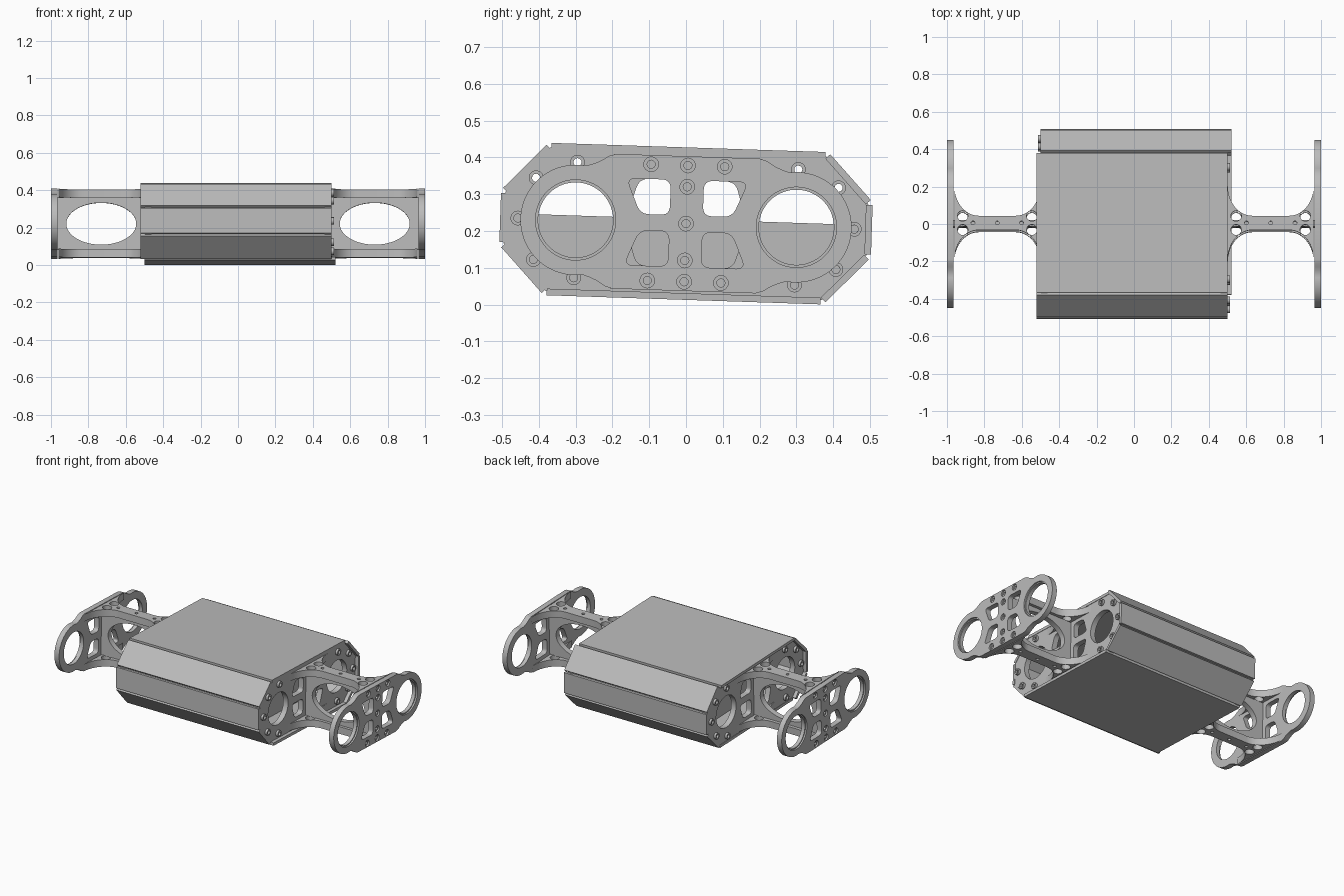
import bpy, bmesh
from math import sin, cos, pi, radians
from mathutils import Matrix, Vector

cube = bpy.data.objects.get("Cube")
if cube:
    bpy.data.objects.remove(cube, do_unlink=True)

grey = bpy.data.materials.new("plain grey")
grey.use_nodes = True
COLOUR = (0.5, 0.5, 0.5, 1)
grey.diffuse_color = COLOUR
grey.node_tree.nodes["Principled BSDF"].inputs["Base Color"].default_value = COLOUR

# The whole assembly leans slightly about x
TILT = Matrix.Translation((0, 0, 0.22)) @ Matrix.Rotation(radians(-1.9), 4, 'X')
# Drawing planes: sections run along x, webs along y, flanges along z
ALONG_X = Matrix(((0, 0, 1, 0), (1, 0, 0, 0), (0, 1, 0, 0), (0, 0, 0, 1)))
ALONG_Y = Matrix.Rotation(pi / 2, 4, 'X')
ALONG_Z = Matrix.Identity(4)


def slab(name, loops, thickness, centre, plane):
    """Extrude an outline (first loop) with holes (other loops)."""
    curve = bpy.data.curves.new(name, 'CURVE')
    curve.dimensions = '2D'
    curve.fill_mode = 'BOTH'
    curve.extrude = thickness / 2
    for loop in loops:
        spline = curve.splines.new('POLY')
        spline.points.add(len(loop) - 1)
        for point, (u, v) in zip(spline.points, loop):
            point.co = (u, v, 0, 1)
        spline.use_cyclic_u = True
    temp = bpy.data.objects.new(name + "_outline", curve)
    bpy.context.collection.objects.link(temp)
    graph = bpy.context.evaluated_depsgraph_get()
    mesh = bpy.data.meshes.new_from_object(temp.evaluated_get(graph))
    bpy.data.objects.remove(temp, do_unlink=True)
    bm = bmesh.new()
    bm.from_mesh(mesh)
    bmesh.ops.remove_doubles(bm, verts=bm.verts, dist=0.00005)
    bmesh.ops.recalc_face_normals(bm, faces=bm.faces)
    bm.to_mesh(mesh)
    bm.free()
    mesh.materials.clear()
    mesh.materials.append(grey)
    obj = bpy.data.objects.new(name, mesh)
    bpy.context.collection.objects.link(obj)
    obj.matrix_world = TILT @ Matrix.Translation(centre) @ plane
    obj.select_set(True)
    bpy.context.view_layer.objects.active = obj
    return obj


def ellipse(u, v, a, b=None, n=48):
    b = b or a
    return [(u + a * cos(2 * pi * i / n), v + b * sin(2 * pi * i / n)) for i in range(n)]


def rounded(points, r, n=6):
    out = []
    for i, p in enumerate(points):
        p = Vector(p)
        a = p + (Vector(points[i - 1]) - p).normalized() * r
        b = p + (Vector(points[(i + 1) % len(points)]) - p).normalized() * r
        for k in range(n + 1):
            t = k / n
            out.append(tuple(a * (1 - t) ** 2 + p * 2 * t * (1 - t) + b * t * t))
    return out


def four_way(quarter):
    """Mirror a quarter outline, listed from the u axis to the v axis."""
    half = quarter + [(-u, v) for u, v in reversed(quarter)]
    return half + [(u, -v) for u, v in reversed(half)]


def octagon(inset):
    k = inset * 0.42
    return four_way([(0.505 - inset, 0.075 - k), (0.38 - k, 0.207 - inset)])


def windows(near, far):
    """Four rounded lightening holes, narrow or wide toward the edge."""
    base = [(0.045, 0.022), (near, 0.022), (far, 0.118), (0.045, 0.118)]
    return [rounded([(su * u, sv * v) for u, v in base], 0.025)
            for su in (-1, 1) for sv in (-1, 1)]


RING = 0.3
bolts = [(u, s * 0.158) for u in (-0.1, 0, 0.1) for s in (-1, 1)]
bolts += [(0, 0.1), (0, 0), (0, -0.1)]
rim_bolts = [(s * (RING + 0.157 * cos(a * pi / 4)), 0.157 * sin(a * pi / 4))
             for s in (-1, 1) for a in range(-2, 3)]


def holes(points, r):
    return [ellipse(u, v, r, n=16) for u, v in points]


def rings(r):
    return [ellipse(s * RING, 0, r, n=64) for s in (-1, 1)]


# Outline of the two-ringed outer plate
arc = [(RING + 0.15 * cos(radians(a)), 0.15 * sin(radians(a))) for a in range(3, 100, 6)]
dogbone = four_way(arc + [(0.255, 0.155), (0.235, 0.164), (0.215, 0.177), (0.195, 0.183)])

# Outline of the necked strut flange
neck = [(0.10 + 0.13 * sin(t * pi / 24), 0.2 - 0.162 * cos(t * pi / 24)) for t in range(12, -1, -1)]
flange = four_way(neck)
flange_holes = [ellipse(su * 0.185, sv * 0.037, 0.028, n=24) for su in (-1, 1) for sv in (-1, 1)]
flange_holes += holes([(-0.13, 0), (0, 0), (0.13, 0)], 0.01)

# Casing panels: two half shells, shifted along x in opposite directions
corners = octagon(0)
centroid = Vector((0, 0))
panel_names = ["rear_upper", "top", "front_upper", "front", "front_lower",
               "bottom", "rear_lower", "rear"]
for i, label in enumerate(panel_names):
    a, b = Vector(corners[i]), Vector(corners[(i + 1) % 8])
    d = (b - a).normalized()
    inward = Vector((-d.y, d.x)) * 0.018
    a, b = a + d * 0.008, b - d * 0.008
    shift = -0.01 if 1 <= i <= 4 else 0.01
    slab(label + "_panel", [[a, b, b + inward, a + inward]], 1.02, (shift, 0, 0), ALONG_X)

# Inner liner behind the panel joints, and the core in the lower half
slab("casing_liner", [octagon(0.016), octagon(0.028)], 0.96, (0, 0, 0), ALONG_X)
slab("lower_core", [[(-0.47, 0.012), (-0.47, -0.065), (-0.365, -0.177),
                     (0.365, -0.177), (0.47, -0.065), (0.47, 0.012)]], 0.6, (0, 0, 0), ALONG_X)

for side, label in ((1, "left"), (-1, "right")):
    # Casing end plate with hollow bosses around the big holes
    slab(label + "_casing_end",
         [octagon(0.012)] + rings(0.102) + windows(0.16, 0.13) + holes(rim_bolts, 0.011),
         0.035, (side * 0.48, 0, 0), ALONG_X)
    for u, v in rim_bolts:
        slab(label + "_casing_boss", [ellipse(u, v, 0.02, n=20), ellipse(u, v, 0.011, n=20)],
             0.016, (side * 0.504, 0, 0), ALONG_X)

    # Outer plate in two layers, giving stepped bolt holes and ring lips
    slab(label + "_outer_plate_base",
         [dogbone] + rings(0.102) + windows(0.125, 0.165) + holes(bolts, 0.011),
         0.024, (side * 0.978, 0, 0), ALONG_X)
    slab(label + "_outer_plate_face",
         [dogbone] + rings(0.109) + windows(0.125, 0.165) + holes(bolts, 0.02),
         0.01, (side * 0.995, 0, 0), ALONG_X)

    # Strut: flared flanges joined by a web with an oval opening
    for level, where in ((1, "upper"), (-1, "lower")):
        slab(label + "_" + where + "_flange", [flange] + flange_holes,
             0.045, (side * 0.731, 0, level * 0.16), ALONG_Z)
    web = [(-0.235, -0.14), (0.235, -0.14), (0.235, 0.14), (-0.235, 0.14)]
    slab(label + "_web", [web, ellipse(0, 0, 0.187, 0.112, 64)],
         0.036, (side * 0.731, 0, 0), ALONG_Y)

bpy.ops.object.shade_smooth_by_angle(angle=radians(30))
